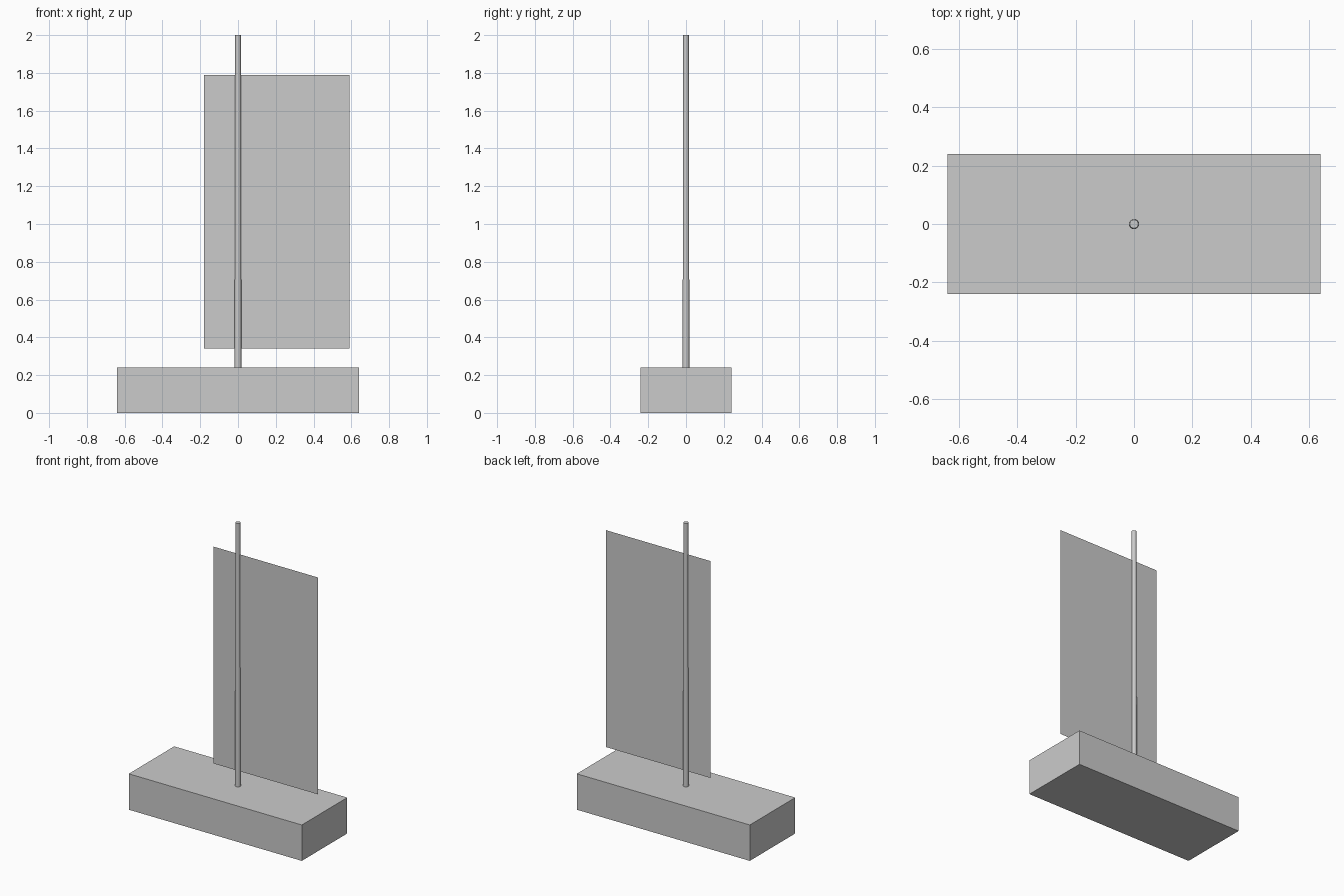
import bpy

if "Cube" in bpy.data.objects:
    bpy.data.objects.remove(bpy.data.objects["Cube"])

# Hull: plain block
bpy.ops.mesh.primitive_cube_add(size=1, location=(0, 0, 0.12))
hull = bpy.context.object
hull.name = "hull"
hull.scale = (1.28, 0.48, 0.24)
bpy.ops.object.transform_apply(location=False, rotation=False, scale=True)

# Mast: slim, slightly tapered pole standing on the deck
bpy.ops.mesh.primitive_cone_add(vertices=16, radius1=0.018, radius2=0.015,
                                depth=1.76, location=(0, 0, 1.12))
mast = bpy.context.object
mast.name = "mast"
bpy.ops.object.shade_smooth_by_angle()

# Sail: single flat sheet through the mast, offset towards the stern
x0, x1, z0, z1 = -0.18, 0.59, 0.34, 1.79
mesh = bpy.data.meshes.new("sail")
mesh.from_pydata([(x0, 0, z0), (x1, 0, z0), (x1, 0, z1), (x0, 0, z1)],
                 [], [(0, 1, 2, 3)])
sail = bpy.data.objects.new("sail", mesh)
bpy.context.collection.objects.link(sail)
